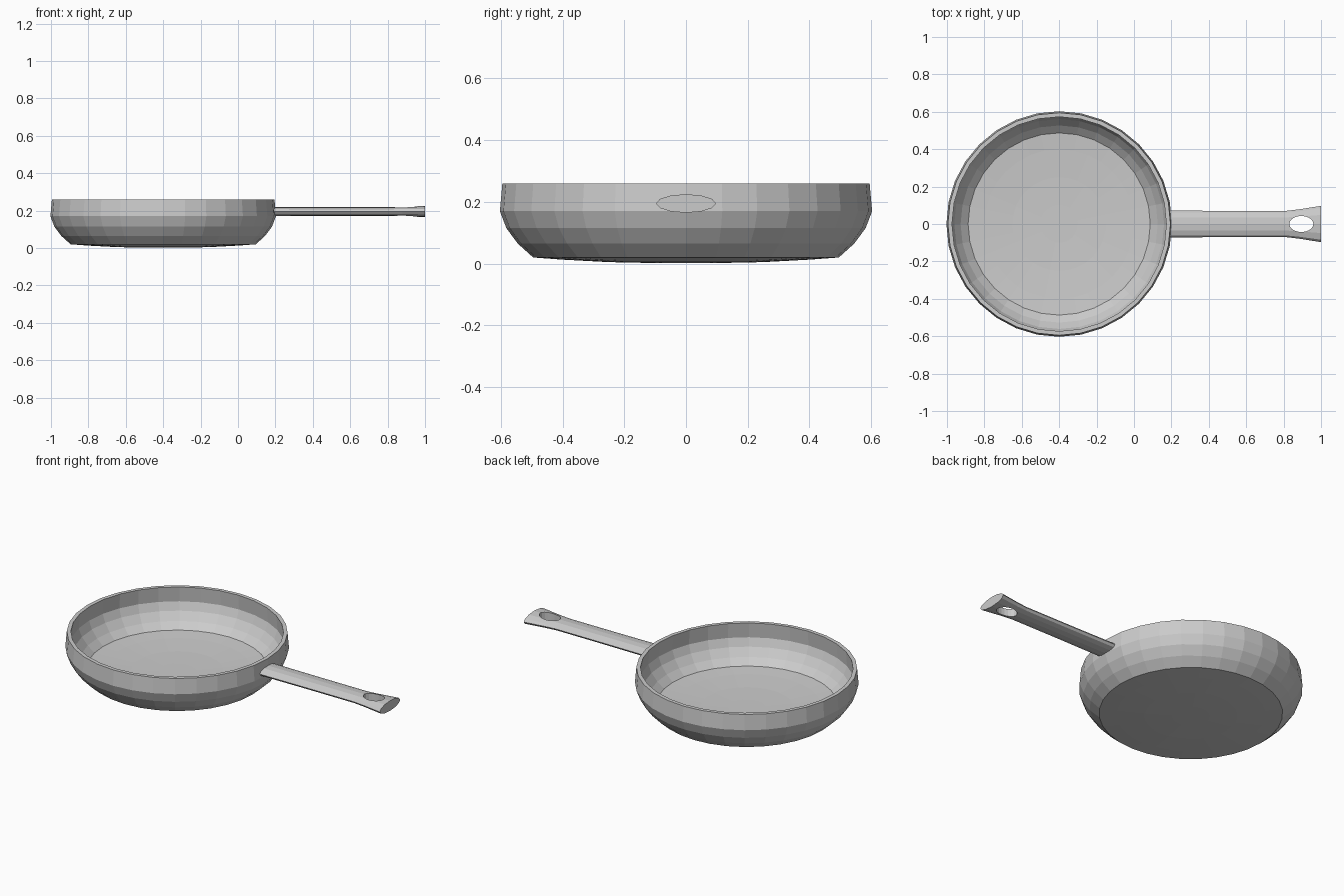
import bpy, bmesh
from math import sin, cos, pi

if "Cube" in bpy.data.objects:
    bpy.data.objects.remove(bpy.data.objects["Cube"])


def loft(name, rings, closed=False):
    """Skin a list of equal-length point rings; cap the ends unless closed."""
    bm = bmesh.new()
    vs = [[bm.verts.new(p) for p in ring] for ring in rings]
    n = len(rings[0])
    pairs = list(zip(vs, vs[1:]))
    if closed:
        pairs.append((vs[-1], vs[0]))
    for a, b in pairs:
        for i in range(n):
            j = (i + 1) % n
            bm.faces.new((a[i], a[j], b[j], b[i]))
    if not closed:
        bm.faces.new(vs[0])
        bm.faces.new(vs[-1])
    bmesh.ops.recalc_face_normals(bm, faces=bm.faces)
    me = bpy.data.meshes.new(name)
    bm.to_mesh(me)
    bm.free()
    ob = bpy.data.objects.new(name, me)
    bpy.context.collection.objects.link(ob)
    return ob


def circle_z(cx, rx, ry, z, n):
    return [(cx + rx * cos(2 * pi * i / n), ry * sin(2 * pi * i / n), z)
            for i in range(n)]


def ellipse_x(x, ry, rz, zc, n=12):
    return [(x, ry * cos(2 * pi * i / n), zc + rz * sin(2 * pi * i / n))
            for i in range(n)]


# Pan bowl: slightly domed base, rounded wall, thin rim, matching inner skin
profile = [(0.10, 0.002), (0.25, 0.005), (0.40, 0.013), (0.495, 0.02),
           (0.545, 0.065), (0.582, 0.115), (0.603, 0.17), (0.595, 0.26),
           (0.573, 0.26), (0.580, 0.172), (0.561, 0.125), (0.527, 0.08),
           (0.487, 0.044), (0.40, 0.037), (0.25, 0.029), (0.10, 0.026)]
loft("pan_bowl", [circle_z(-0.4, r, r, z, 32) for r, z in profile])

# Handle: flattened bar that flares at the end
sections = [(0.185, 0.072, 0.025), (0.5, 0.07, 0.024), (0.81, 0.07, 0.024),
            (0.88, 0.078, 0.026), (1.0, 0.097, 0.03)]
handle = loft("handle", [ellipse_x(x, ry, rz, 0.195) for x, ry, rz in sections])

# Hanging hole through the handle
cutter = loft("hole_cutter", [circle_z(0.895, 0.064, 0.043, z, 20) for z in (0.1, 0.3)])
cutter.hide_render = True
cutter.hide_viewport = True
cut = handle.modifiers.new("hanging_hole", 'BOOLEAN')
cut.operation = 'DIFFERENCE'
cut.solver = 'EXACT'
cut.object = cutter
